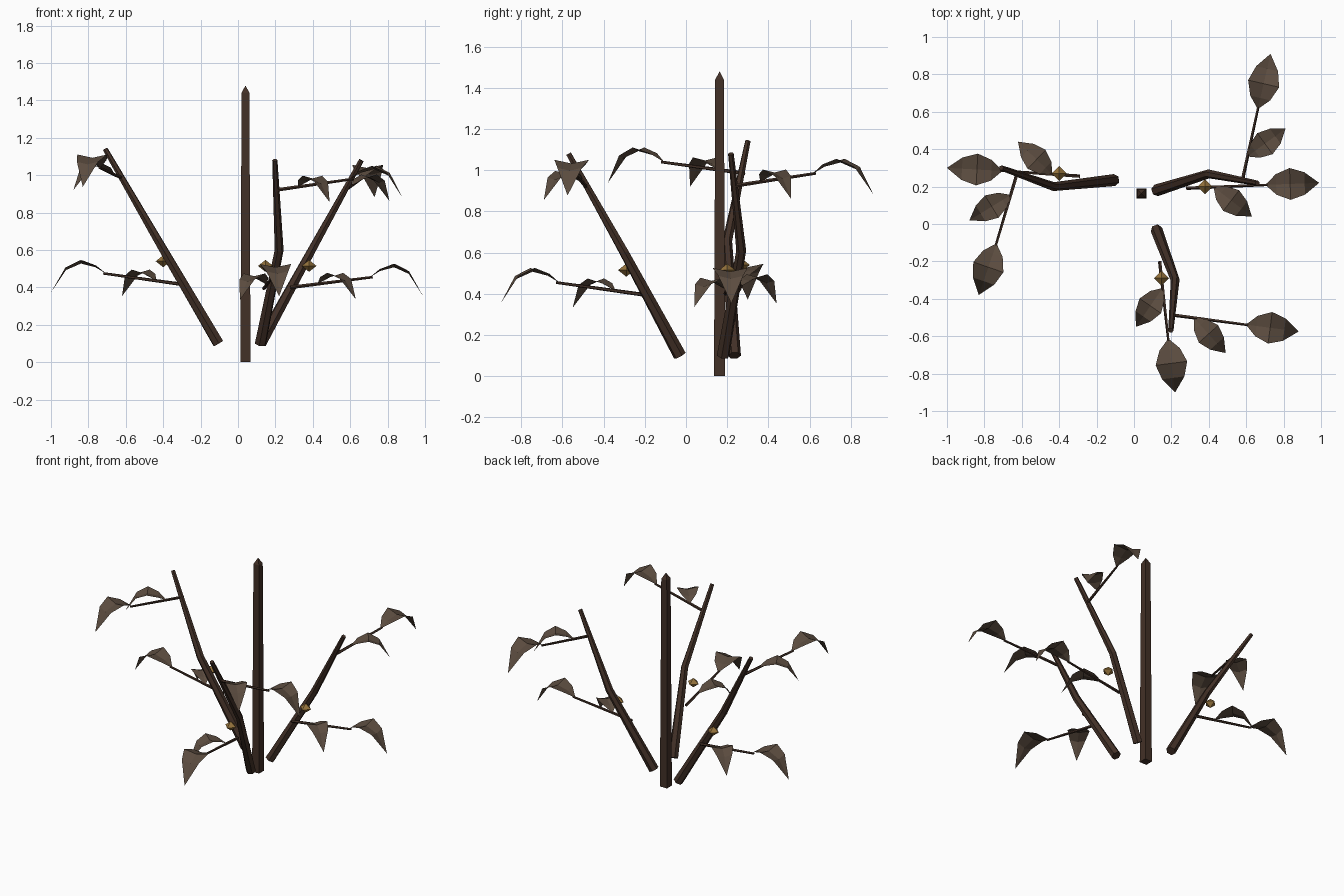
import bpy, bmesh, math
from mathutils import Vector

if "Cube" in bpy.data.objects:
    bpy.data.objects.remove(bpy.data.objects["Cube"])


def material(name, rgb):
    m = bpy.data.materials.new(name)
    m.diffuse_color = (*rgb, 1)
    m.use_nodes = True
    m.node_tree.nodes["Principled BSDF"].inputs["Base Color"].default_value = m.diffuse_color
    return m


BARK = material("bark", (0.055, 0.030, 0.020))
LEAF = material("dry_leaf", (0.105, 0.072, 0.050))
BUD = material("bud", (0.30, 0.17, 0.045))


def finish(name, bm, mat):
    mesh = bpy.data.meshes.new(name)
    bm.to_mesh(mesh)
    bm.free()
    mesh.materials.append(mat)
    ob = bpy.data.objects.new(name, mesh)
    bpy.context.collection.objects.link(ob)
    return ob


def tube(name, points, radii, sides):
    """Tapered, flat-sided tube through the points."""
    bm = bmesh.new()
    pts = [Vector(p) for p in points]
    rings = []
    for i, p in enumerate(pts):
        d = (pts[min(i + 1, len(pts) - 1)] - pts[max(i - 1, 0)]).normalized()
        ref = Vector((0, 0, 1)) if abs(d.z) < 0.6 else Vector((d.x, d.y, -1))
        u = d.cross(ref).normalized()
        v = d.cross(u)
        rings.append([bm.verts.new(p + radii[i] * (math.cos(a) * u + math.sin(a) * v))
                      for a in (2 * math.pi * k / sides for k in range(sides))])
    for a, b in zip(rings, rings[1:]):
        for k in range(sides):
            n = (k + 1) % sides
            bm.faces.new((a[k], a[n], b[n], b[k]))
    bm.faces.new(rings[0][::-1])
    bm.faces.new(rings[-1])
    bmesh.ops.recalc_face_normals(bm, faces=bm.faces)
    return finish(name, bm, BARK)


def leaf(name, base, tip_xy, scale):
    """Arched leaf, slightly cupped along the midrib."""
    base = Vector(base)
    d = Vector((tip_xy[0] - base.x, tip_xy[1] - base.y, 0))
    length = d.length
    d.normalize()
    side = Vector((-d.y, d.x, 0))
    # along, half width, midrib height, edge lift
    rows = [(0.20, 0.055, 0.035, 0.010), (0.46, 0.085, 0.055, 0.018),
            (0.73, 0.060, 0.020, 0.014)]
    bm = bmesh.new()
    start = bm.verts.new(base)
    end = bm.verts.new(base + d * length + Vector((0, 0, -0.10 * scale)))
    strips = []
    for t, w, h, lift in rows:
        p = base + d * t * length
        strips.append([bm.verts.new(p + side * s * w * scale +
                                    Vector((0, 0, (h + abs(s) * lift) * scale)))
                       for s in (1, 0, -1)])
    for k in (0, 1):
        bm.faces.new((start, strips[0][k + 1], strips[0][k]))
        for a, b in zip(strips, strips[1:]):
            bm.faces.new((a[k], a[k + 1], b[k + 1], b[k]))
        bm.faces.new((strips[-1][k], strips[-1][k + 1], end))
    for f in bm.faces:
        f.normal_update()
        if f.normal.z < 0:
            f.normal_flip()
    return finish(name, bm, LEAF)


def bud(name, pos):
    bm = bmesh.new()
    bmesh.ops.create_icosphere(bm, subdivisions=1, radius=1)
    bmesh.ops.delete(bm, geom=bm.verts[:], context='VERTS')
    ring = [bm.verts.new((0.04 * math.cos(a), 0.04 * math.sin(a), 0))
            for a in (math.pi / 2 * k for k in range(4))]
    for z in (0.032, -0.032):
        apex = bm.verts.new((0, 0, z))
        for k in range(4):
            bm.faces.new((ring[k], ring[(k + 1) % 4], apex))
    bmesh.ops.recalc_face_normals(bm, faces=bm.faces)
    finish(name, bm, BUD).location = pos


# Upright square stake with a pointed top
bm = bmesh.new()
bottom, top = [[bm.verts.new((0.04 + sx * r, 0.163 + sy * r, z))
                for sx, sy in ((-1, -1), (1, -1), (1, 1), (-1, 1))]
               for r, z in ((0.027, 0), (0.021, 1.44))]
apex = bm.verts.new((0.04, 0.163, 1.48))
bm.faces.new(bottom[::-1])
for k in range(4):
    n = (k + 1) % 4
    bm.faces.new((bottom[k], bottom[n], top[n], top[k]))
    bm.faces.new((top[k], top[n], apex))
finish("stake", bm, BARK)

# Bent canes, each with two twigs: (start, end, end leaf tip, side leaf base t, side leaf tip)
canes = {
    "right": ([(0.12, 0.18, 0.10), (0.40, 0.268, 0.61), (0.66, 0.218, 1.08)],
              [((0.28, 0.192, 0.40), (0.72, 0.21, 0.455), (0.99, 0.22), 0.33, (0.63, 0.04)),
               ((0.58, 0.24, 0.925), (0.665, 0.63, 0.985), (0.73, 0.91), 0.31, (0.81, 0.51))],
              (0.38, 0.20, 0.515)),
    "left": ([(-0.105, 0.235, 0.10), (-0.43, 0.20, 0.655), (-0.71, 0.30, 1.14)],
             [((-0.29, 0.255, 0.415), (-0.72, 0.285, 0.475), (-1.0, 0.30), 0.34, (-0.62, 0.44)),
              ((-0.62, 0.285, 0.985), (-0.74, -0.12, 1.04), (-0.83, -0.38), 0.32, (-0.88, 0.02))],
             (-0.40, 0.27, 0.54)),
    "front": ([(0.12, -0.03, 0.10), (0.22, -0.30, 0.60), (0.197, -0.57, 1.08)],
              [((0.138, -0.20, 0.395), (0.185, -0.63, 0.455), (0.22, -0.90), 0.33, (0.01, -0.55)),
               ((0.20, -0.485, 0.92), (0.615, -0.54, 0.98), (0.88, -0.575), 0.29, (0.49, -0.69))],
              (0.147, -0.29, 0.515)),
}
for side, (path, twigs, bud_pos) in canes.items():
    tube(f"{side}_cane", path, (0.032, 0.024, 0.014), 6)
    for level, (a, b, tip, t, side_tip) in zip(("lower", "upper"), twigs):
        tube(f"{side}_{level}_twig", (a, b), (0.010, 0.007), 5)
        end = Vector(a).lerp(Vector(b), 0.96)
        leaf(f"{side}_{level}_end_leaf", end, tip, 1.0)
        leaf(f"{side}_{level}_side_leaf", Vector(a).lerp(Vector(b), t), side_tip, 0.82)
    bud(f"{side}_bud", bud_pos)
